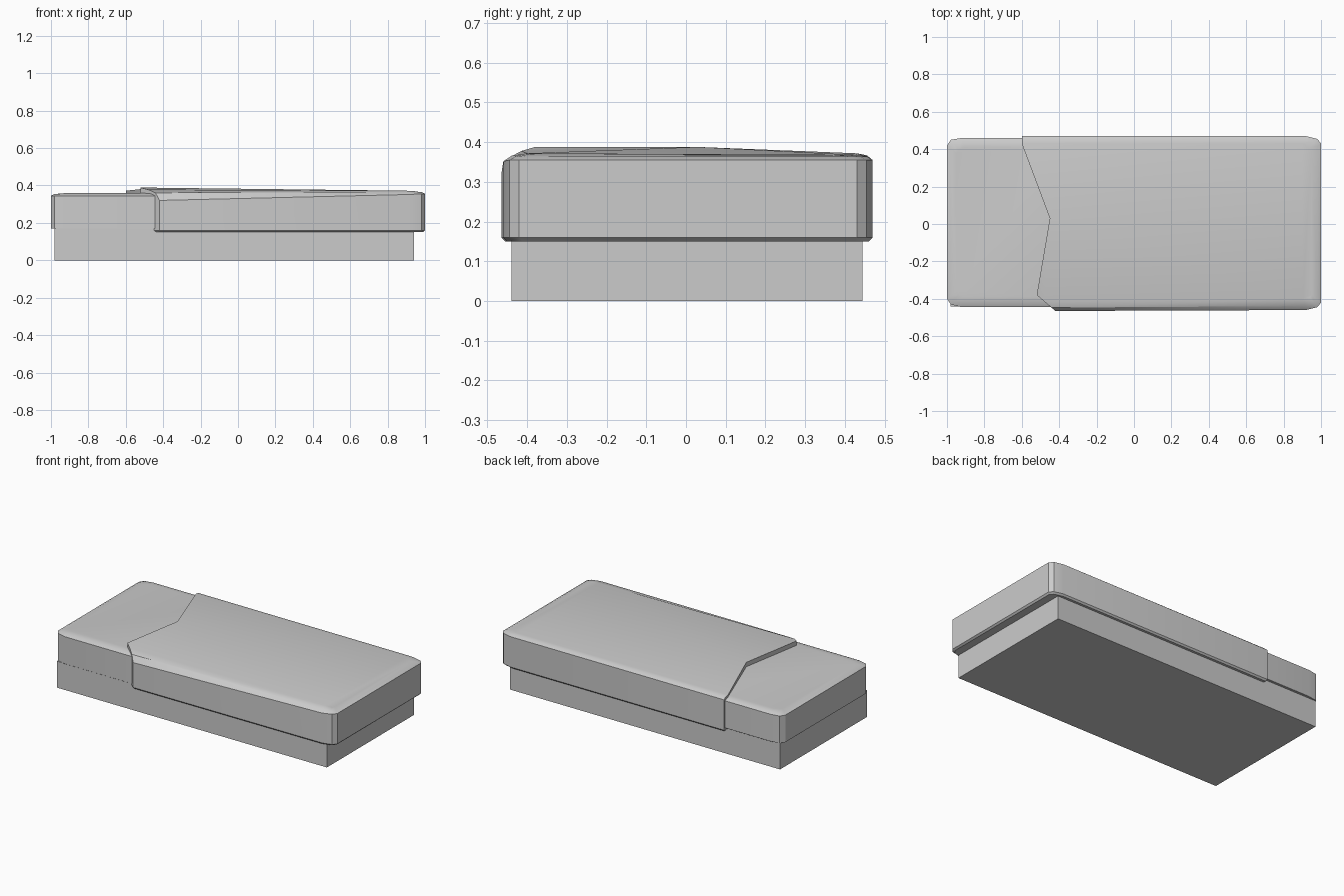
import bpy, bmesh

if "Cube" in bpy.data.objects:
    bpy.data.objects.remove(bpy.data.objects["Cube"])

grey = bpy.data.materials.new("light_grey")
grey.diffuse_color = (0.6, 0.6, 0.6, 1)
grey.use_nodes = True
grey.node_tree.nodes["Principled BSDF"].inputs["Base Color"].default_value = grey.diffuse_color


def finish(bm, name):
    bmesh.ops.remove_doubles(bm, verts=bm.verts[:], dist=0.0005)
    bmesh.ops.triangulate(bm, faces=[f for f in bm.faces if len(f.verts) > 4])
    bmesh.ops.recalc_face_normals(bm, faces=bm.faces[:])
    mesh = bpy.data.meshes.new(name)
    bm.to_mesh(mesh)
    bm.free()
    mesh.materials.append(grey)
    ob = bpy.data.objects.new(name, mesh)
    bpy.context.collection.objects.link(ob)
    bpy.ops.object.select_all(action='DESELECT')
    ob.select_set(True)
    bpy.context.view_layer.objects.active = ob
    bpy.ops.object.shade_smooth_by_angle(angle=0.52)


def slab(name, rim, crown, z0, bevel):
    """Stack of rings: bottom, wall foot, wall top, rounded shoulder, crown."""
    shoulder = [tuple(a + (b - a) * t for a, b, t in zip(p, q, (.35, .35, .7)))
                for p, q in zip(rim, crown)]
    rings = [[(x * (1 - bevel), y * (1 - 2 * bevel), z0) for x, y, z in rim],
             [(x, y, z0 + bevel) for x, y, z in rim], rim, shoulder, crown]
    bm = bmesh.new()
    rows = [[bm.verts.new(p) for p in r] for r in rings]
    n = len(rim)
    for a, b in zip(rows, rows[1:]):
        for i in range(n):
            j = (i + 1) % n
            bm.faces.new((a[i], a[j], b[j], b[i]))
    bm.faces.new(rows[0][::-1])
    bm.faces.new(rows[-1])
    finish(bm, name)


# Plain lower block
bm = bmesh.new()
bmesh.ops.create_cube(bm, size=1)
for v in bm.verts:
    v.co = (v.co.x * 1.92 - 0.02, v.co.y * 0.885 + 0.0025, 0.17 * (v.co.z + 0.5))
finish(bm, "base_block")

# Smaller left cover, tucked under the right one
slab("left_cover",
     [(-.40, -.445, .345), (-.40, .46, .345), (-.92, .46, .345), (-.98, .45, .345),
      (-1, .42, .345), (-1, -.40, .345), (-.98, -.43, .345), (-.92, -.445, .345)],
     [(-.40, -.39, .36), (-.40, .41, .36), (-.91, .41, .36), (-.94, .40, .358),
      (-.95, .38, .357), (-.95, -.36, .357), (-.94, -.38, .358), (-.91, -.39, .36)],
     0.17, 0.001)

# Larger right cover with the zigzag edge
slab("right_cover",
     [(-.42, -.465, .32), (.92, -.46, .352), (.98, -.445, .355), (1, -.42, .355),
      (1, .43, .355), (.98, .455, .355), (.92, .47, .355), (-.6, .47, .355),
      (-.6, .43, .35), (-.45, .03, .35), (-.52, -.38, .35)],
     [(-.48, -.414, .378), (.90, -.40, .372), (.94, -.39, .37), (.95, -.38, .368),
      (.95, .39, .367), (.94, .41, .367), (.90, .43, .368), (-.6, .43, .372),
      (-.6, .43, .372), (-.45, .03, .388), (-.52, -.38, .388)],
     0.15, 0.01)
